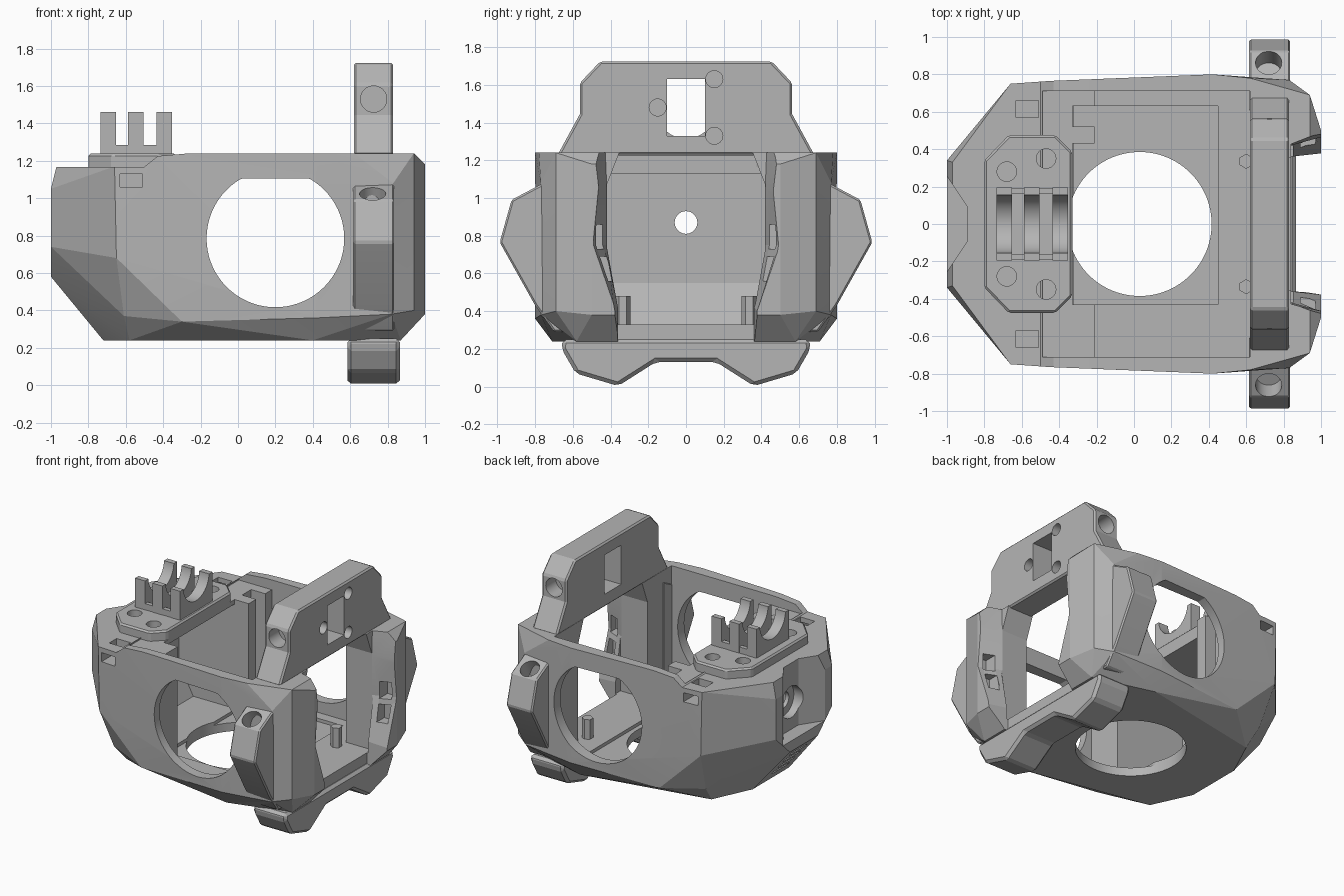
import bpy, bmesh, math
from mathutils import Vector

cube = bpy.data.objects.get("Cube")
if cube:
    bpy.data.objects.remove(cube, do_unlink=True)

grey = bpy.data.materials.new("plain_grey")
grey.use_nodes = True
COLOUR = (0.46, 0.46, 0.46, 1)
grey.diffuse_color = COLOUR
grey.node_tree.nodes["Principled BSDF"].inputs["Base Color"].default_value = COLOUR


def finish(name, bm):
    bmesh.ops.recalc_face_normals(bm, faces=bm.faces[:])
    mesh = bpy.data.meshes.new(name)
    bm.to_mesh(mesh)
    bm.free()
    mesh.materials.append(grey)
    obj = bpy.data.objects.new(name, mesh)
    bpy.context.scene.collection.objects.link(obj)
    return obj


def prism(name, axis, lo, hi, profile, far=None):
    """Extrude a 2D profile along an axis, optionally lofting to a second profile."""
    place = {"X": lambda u, v, t: (t, u, v),
             "Y": lambda u, v, t: (u, t, v),
             "Z": lambda u, v, t: (u, v, t)}[axis]
    bm = bmesh.new()
    a = [bm.verts.new(place(u, v, lo)) for u, v in profile]
    b = [bm.verts.new(place(u, v, hi)) for u, v in far or profile]
    n = len(a)
    bm.faces.new(a)
    bm.faces.new(b[::-1])
    for i in range(n):
        j = (i + 1) % n
        bm.faces.new((a[i], a[j], b[j], b[i]))
    return finish(name, bm)


def box(name, x, y, z):
    return prism(name, "Z", z[0], z[1], [(x[0], y[0]), (x[1], y[0]), (x[1], y[1]), (x[0], y[1])])


def rod(name, start, end, r, sides=64):
    start, end = Vector(start), Vector(end)
    d = end - start
    bm = bmesh.new()
    bmesh.ops.create_cone(bm, cap_ends=True, segments=sides, radius1=r, radius2=r, depth=d.length)
    obj = finish(name, bm)
    rot = Vector((0, 0, 1)).rotation_difference(d).to_matrix().to_4x4()
    rot.translation = (start + end) / 2
    obj.data.transform(rot)
    return obj


def both(half):
    """Complete a profile by mirroring its first coordinate."""
    return half + [(-u, v) for u, v in reversed(half)]


def carve(obj, cutters=(), bevel=0):
    """Bevel, subtract the cutters, bake the result and drop the cutters."""
    if bevel:
        m = obj.modifiers.new("bevel", "BEVEL")
        m.width, m.segments, m.limit_method = bevel, 1, "ANGLE"
    for c in cutters:
        c.hide_render = True
        m = obj.modifiers.new("cut", "BOOLEAN")
        m.operation, m.solver, m.object = "DIFFERENCE", "EXACT", c
    bpy.context.view_layer.update()
    ev = obj.evaluated_get(bpy.context.evaluated_depsgraph_get())
    baked = bpy.data.meshes.new_from_object(ev)
    obj.modifiers.clear()
    obj.data = baked
    for c in cutters:
        bpy.data.objects.remove(c, do_unlink=True)
    bpy.ops.object.select_all(action="DESELECT")
    obj.select_set(True)
    bpy.context.view_layer.objects.active = obj
    bpy.ops.object.shade_smooth_by_angle(angle=math.radians(8))


# Faceted outer shell: hull of one half's corners and their mirror
corners = [
    (-.97, .33, 1.17), (-1, .34, 1.05), (-1, .34, .74), (-1, .17, .58), (-.72, .22, .24),
    (-.66, .75, 1.17), (-.65, .75, .68), (-.61, .63, .37), (-.58, .52, .24),
    (-.45, .765, 1.235), (-.2, .775, 1.24), (-.3, .75, .34), (.42, .8, 1.24), (.42, .8, .36),
    (.4, .71, .24), (.62, .78, 1.24), (.83, .77, 1.08), (.82, .77, .38), (.94, .69, 1.24),
    (.94, .69, .4), (1, .5, 1.18), (1, .5, .38), (1, .4, .38), (.87, .58, .24)]
bm = bmesh.new()
for x, y, z in corners:
    for s in (1, -1):
        bm.verts.new((x, s * y, z))
bmesh.ops.convex_hull(bm, input=bm.verts[:])
bmesh.ops.delete(bm, geom=[v for v in bm.verts if not v.link_faces], context="VERTS")
bmesh.ops.dissolve_limit(bm, angle_limit=.01, verts=bm.verts[:], edges=bm.edges[:])
shell = finish("shell", bm)

# Stepped rim, main cavity with a channel under the mount, floor openings, open right end
ring = [math.tau * i / 72 for i in range(72)]
cuts = [
    prism("rim_step", "Y", -1, 1, [(-1.2, 1.168), (-.5, 1.168), (-.43, 1.225), (-.2, 1.245),
                                   (-.2, 1.5), (-1.2, 1.5)]),
    box("mount_seat", (-.49, -.2), (-.71, .71), (1.165, 1.5)),
    box("cavity", (-.21, .62), (-.71, .71), (.33, 1.5)),
    prism("channel", "Y", -.43, .43, [(-.2, .33), (-.68, .33), (-.8, .55), (-.8, 1.13),
                                      (-.33, 1.13), (-.33, 1.4), (-.2, 1.4)]),
    box("rail_slot", (-.33, -.2), (.52, .63), (.33, 1.4)),
    box("floor_recess", (-.32, .45), (-.43, .63), (.305, .5)),
    rod("floor_hole", (.03, 0, .1), (.03, 0, .34), .385, 96),
    prism("doorway", "X", .5, .85, both([(.42, .33), (.42, 1.07), (.35, 1.25)])),
    prism("end_flare", "X", .84, 1.02,
          both([(.36, .1), (.36, .42), (.42, .75), (.42, 1.05), (.43, 1.3)]),
          both([(.37, .1), (.38, .4), (.5, .75), (.47, 1.05), (.5, 1.3)])),
    prism("side_windows", "Y", -1, 1,
          [(.2 + .368 * math.cos(a), min(.785 + .368 * math.sin(a), 1.105)) for a in ring]),
    prism("end_groove", "Z", .66, 1.4, [(-1.03, .3), (-.89, .09), (-.89, -.09), (-1.03, -.3)]),
    rod("end_socket", (-1.1, 0, .87), (-.83, 0, .87), .12),
    rod("end_hole", (-1.1, 0, .87), (-.7, 0, .87), .06),
]
# Vents in the sloping lower end
for i in range(4):
    x, z = -.95 + .05 * i, .52 - .06 * i
    cuts.append(box("vent", (x - .06, x + .04), (-.1, .1), (z - .01, z + .01)))
# Paired pockets on the walls and end posts
for s in (1, -1):
    def span(a, b):
        return sorted((s * a, s * b))
    cuts += [box("rim_notch", (-.63, -.51), span(.57, .66), (1.06, 1.3)),
             box("wall_notch", (-.63, -.51), span(.6, .9), (1.06, 1.13)),
             box("post_slot", (.89, .97), span(.3, .54), (.73, .86)),
             box("post_slot_low", (.89, .97), span(.3, .5), (.56, .69))]
carve(shell, cuts)

# Upright bridge over the doorway
bridge = prism("bridge", "X", .62, .83,
               both([(.68, 1.23), (.563, 1.445), (.563, 1.61), (.455, 1.724)]))
cuts = [box("bridge_window", (.5, 1), (-.1, .1), (1.33, 1.63))]
for y, z in ((.15, 1.63), (-.15, 1.48), (.15, 1.33)):
    cuts.append(rod("bolt_pocket", (.77, y, z), (.95, y, z), .045, 48))
for s in (1, -1):
    cuts.append(rod("bridge_socket", (.725, s * .44, 1.53), (.725, s * .7, 1.53), .07))
carve(bridge, cuts, .012)

# Side ears with angled sockets, and floor posts
for s, side in ((1, "left"), (-1, "right")):
    outline = [(.6, 1.0), (.6, 1.16), (.68, 1.12), (.925, .99), (.988, .765),
               (.8, .43), (.7, .29), (.6, .29)]
    ear = prism("ear_" + side, "X", .615, .835, [(s * y, z) for y, z in outline])
    carve(ear, [rod("ear_socket", (.72, s * .8, .91), (.72, s * .92, 1.13), .07)], .01)
    carve(rod("floor_post_" + side, (.6, s * .335, .3), (.6, s * .335, .48), .04, 6))

# Foot bar with two lobes
foot = prism("foot", "X", .585, .865,
             both([(.16, .13), (.36, .003), (.585, .07), (.66, .2), (.655, .25)]))
carve(foot, bevel=.02)

# Bolted mount plate
half = [(-.33, .385), (-.42, .475), (-.67, .475), (-.8, .34)]
plate = prism("mount_plate", "Z", 1.13, 1.238, half + [(x, -y) for x, y in reversed(half)])
cuts = [rod("bolt_hole", (x, s * y, 1.16), (x, s * y, 1.4), .052, 48)
        for x, y in ((-.68, .28), (-.47, .35)) for s in (1, -1)]
carve(plate, cuts, .012)

# Three scooped cradle fins joined by side rails
for i, x in enumerate((-.735, -.587, -.437)):
    fin = box("cradle_fin_%d" % (i + 1), (x, x + .083), (-.195, .195), (1.2, 1.46))
    carve(fin, [rod("scoop", (x - .1, 0, 1.47), (x + .2, 0, 1.47), .155)])
for s, side in ((1, "left"), (-1, "right")):
    carve(box("cradle_rail_" + side, (-.735, -.354), sorted((s * .16, s * .193)), (1.2, 1.285)))
